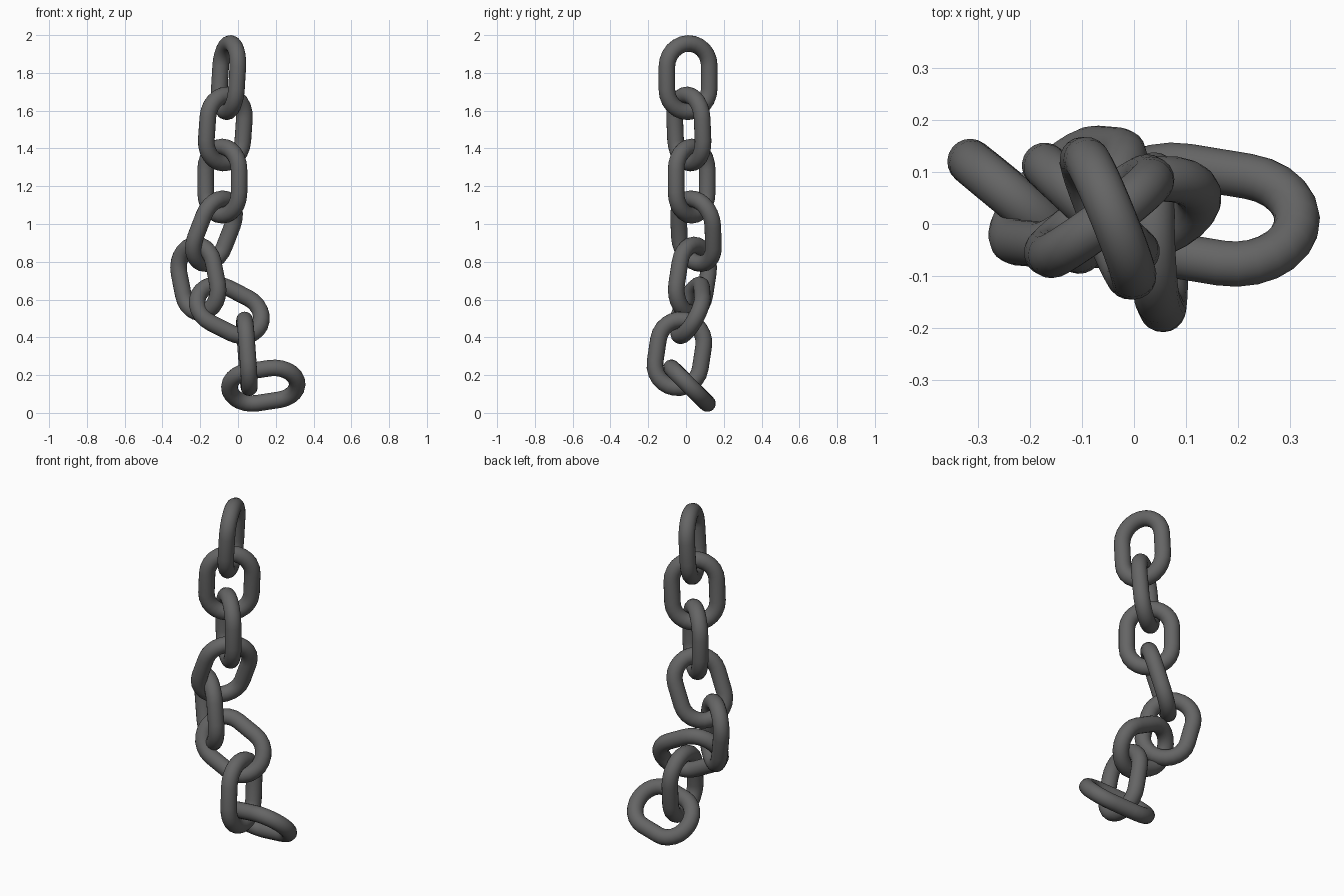
import bpy, bmesh
from math import sin, cos, pi
from mathutils import Vector

if "Cube" in bpy.data.objects:
    bpy.data.objects.remove(bpy.data.objects["Cube"])

TUBE = 0.044      # wire radius
BEND = 0.121      # radius of the rounded ends (wire centre line)
STRAIGHT = 0.06   # half length of the straight sides
ARC, SIDES = 12, 20

# (centre, long axis, width axis) of each link, from top to bottom
LINKS = [
    ((-0.05, 0.011, 1.775), (0.06, 0, 1), (0.375, -0.927, 0)),
    ((-0.067, 0.015, 1.503), (0.07, -0.04, 1), (0.8, 0.6, 0)),
    ((-0.083, 0.03, 1.227), (0, 0, 1), (0.73, -0.68, 0)),
    ((-0.127, 0.053, 0.962), (0.36, -0.03, 0.93), (0.63, 0.75, -0.22)),
    ((-0.21, 0.034, 0.71), (-0.19, 0.15, 0.97), (0.74, -0.61, 0.24)),
    ((-0.046, 0.022, 0.543), (-0.89, -0.03, 0.45), (0.38, 0.52, 0.76)),
    ((0.047, -0.035, 0.313), (-0.07, 0.15, 0.985), (-0.02, 0.985, -0.15)),
    ((0.134, 0.018, 0.144), (0.975, -0.16, 0.15), (0, -0.71, 0.71)),
]

grey = bpy.data.materials.new("dark_grey")
grey.diffuse_color = (0.13, 0.13, 0.13, 1)
grey.use_nodes = True
grey.node_tree.nodes["Principled BSDF"].inputs["Base Color"].default_value = grey.diffuse_color


def make_link(name, centre, long_axis, width_axis):
    u = Vector(long_axis).normalized()
    v = Vector(width_axis)
    v = (v - u * v.dot(u)).normalized()
    n = u.cross(v)
    bm = bmesh.new()
    rings = []
    # sweep a round section around the stadium-shaped path
    for end in (1, -1):
        for i in range(ARC + 1):
            a = pi * i / ARC + (0 if end == 1 else pi)
            out = v * cos(a) + u * sin(a)
            p = u * STRAIGHT * end + out * BEND
            rings.append([bm.verts.new(p + (out * cos(t) + n * sin(t)) * TUBE)
                          for t in (2 * pi * k / SIDES for k in range(SIDES))])
    for i, r in enumerate(rings):
        s = rings[(i + 1) % len(rings)]
        for k in range(SIDES):
            j = (k + 1) % SIDES
            bm.faces.new((r[k], s[k], s[j], r[j])).smooth = True
    bmesh.ops.recalc_face_normals(bm, faces=bm.faces)
    mesh = bpy.data.meshes.new(name)
    bm.to_mesh(mesh)
    bm.free()
    mesh.materials.append(grey)
    ob = bpy.data.objects.new(name, mesh)
    ob.location = centre
    bpy.context.collection.objects.link(ob)


# chain links
for i, spec in enumerate(LINKS):
    make_link(f"chain_link_{i + 1}", *spec)
